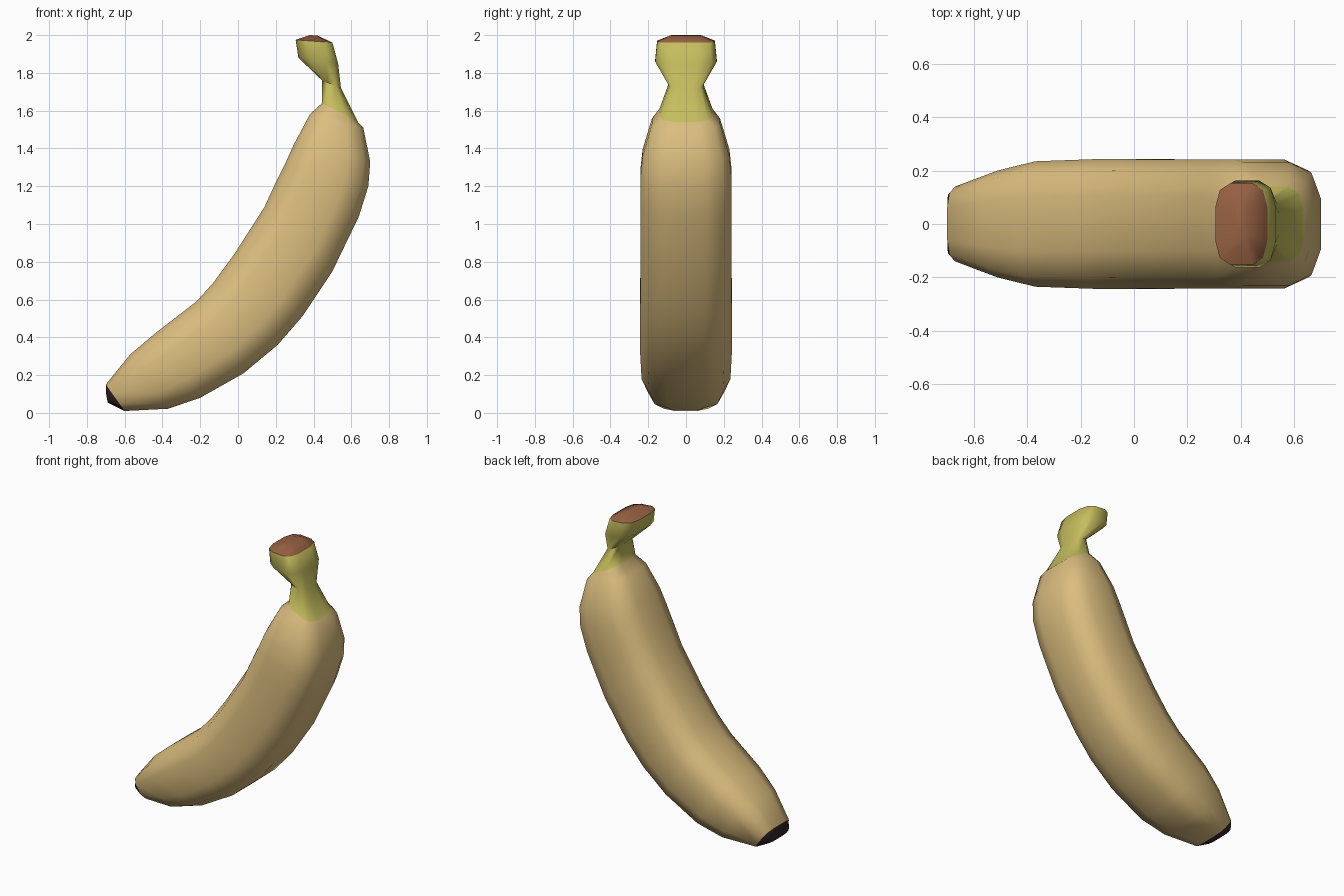
import bpy, bmesh
from mathutils import Vector

if "Cube" in bpy.data.objects:
    bpy.data.objects.remove(bpy.data.objects["Cube"])


def material(name, rgb):
    m = bpy.data.materials.new(name)
    m.diffuse_color = (*rgb, 1)
    m.use_nodes = True
    m.node_tree.nodes["Principled BSDF"].inputs["Base Color"].default_value = m.diffuse_color
    return m


# Stations along the fruit: inner x, z, outer x, z, half width in y
STATIONS = [
    (-.70, .11, -.69, .055, .11),    # blossom end cap
    (-.70, .15, -.60, .01, .14),
    (-.57, .31, -.37, .022, .20),
    (-.44, .42, -.20, .08, .235),
    (-.22, .59, .03, .21, .243),
    (-.13, .69, .21, .36, .243),
    (-.02, .84, .34, .51, .242),
    (.14, 1.09, .50, .75, .242),
    (.20, 1.22, .64, 1.04, .242),
    (.25, 1.32, .69, 1.20, .242),
    (.295, 1.42, .70, 1.33, .23),
    (.38, 1.58, .663, 1.51, .18),
    (.445, 1.64, .635, 1.54, .14),   # stem begins
    (.445, 1.76, .545, 1.72, .09),
    (.32, 1.88, .53, 1.85, .163),
    (.305, 1.975, .50, 1.96, .153),
    (.38, 2.0, .42, 1.998, .08),     # cut stem end
]
STEM_START = 12

# Twelve-sided rounded cross-section, mirrored from one quadrant
quad = [(1, .42), (.83, .83), (.42, 1)]
section = (quad + [(-u, v) for u, v in reversed(quad)]
           + [(-u, -v) for u, v in quad] + [(u, -v) for u, v in reversed(quad)])

# Loft rings along the stations
bm = bmesh.new()
rings = []
for ix, iz, ox, oz, w in STATIONS:
    centre = Vector(((ix + ox) / 2, 0, (iz + oz) / 2))
    half = Vector(((ox - ix) / 2, 0, (oz - iz) / 2))
    rings.append([bm.verts.new(centre + half * u + Vector((0, w * v, 0)))
                  for u, v in section])

n, last = len(section), len(rings) - 2
for i in range(len(rings) - 1):
    # Colour by position: dark tip, peel, green stem, brown cut
    colour = 3 if i == 0 else 2 if i == last else 1 if i >= STEM_START else 0
    for j in range(n):
        k = (j + 1) % n
        f = bm.faces.new((rings[i][j], rings[i][k], rings[i + 1][k], rings[i + 1][j]))
        f.material_index = colour
bm.faces.new(rings[0]).material_index = 3
bm.faces.new(rings[-1]).material_index = 2
bmesh.ops.recalc_face_normals(bm, faces=bm.faces)

mesh = bpy.data.meshes.new("banana")
bm.to_mesh(mesh)
bm.free()
for name, rgb in (("peel yellow", (.71, .51, .21)), ("stem green", (.56, .51, .11)),
                  ("cut brown", (.31, .12, .055)), ("tip dark", (.03, .017, .02))):
    mesh.materials.append(material(name, rgb))
banana = bpy.data.objects.new("banana", mesh)
bpy.context.collection.objects.link(banana)

# Smooth peel with crisp edges at the cut ends
bpy.context.view_layer.objects.active = banana
banana.select_set(True)
bpy.ops.object.shade_smooth_by_angle(angle=.87)
